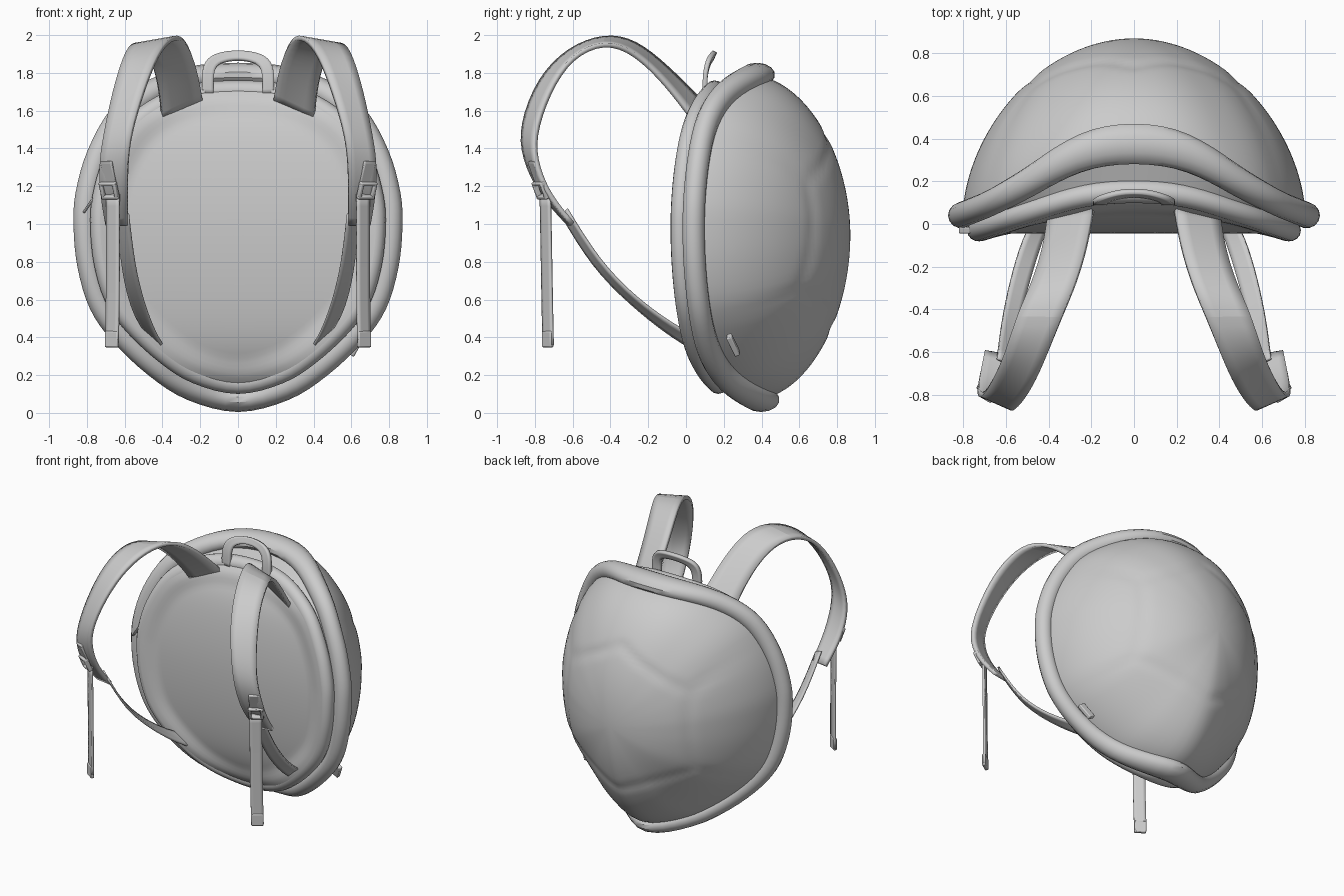
import bpy, bmesh, math
from mathutils import Vector, Matrix

if "Cube" in bpy.data.objects:
    bpy.data.objects.remove(bpy.data.objects["Cube"])

grey = bpy.data.materials.new("light_grey")
grey.use_nodes = True
grey.diffuse_color = (0.6, 0.6, 0.6, 1)
grey.node_tree.nodes["Principled BSDF"].inputs["Base Color"].default_value = (0.6, 0.6, 0.6, 1)

MID = 0.94      # height the outline is scaled about
APEX = 0.87     # rearmost point of the shell
INNER = 0.9     # size of the panel piping relative to the rim


def finish(name, bm, facing=0, angle=35):
    bmesh.ops.recalc_face_normals(bm, faces=bm.faces)
    if facing * sum(f.normal.y * f.calc_area() for f in bm.faces) < 0:
        bmesh.ops.reverse_faces(bm, faces=bm.faces)
    mesh = bpy.data.meshes.new(name)
    bm.to_mesh(mesh)
    bm.free()
    mesh.materials.append(grey)
    ob = bpy.data.objects.new(name, mesh)
    bpy.context.collection.objects.link(ob)
    bpy.ops.object.select_all(action='DESELECT')
    ob.select_set(True)
    bpy.context.view_layer.objects.active = ob
    bpy.ops.object.shade_smooth_by_angle(angle=math.radians(angle))
    return ob


def spline(pts, steps):
    """Closed Catmull-Rom curve through 2D points."""
    out, n = [], len(pts)
    for i in range(n):
        a, b, c, d = (Vector(pts[(i + k) % n]) for k in (-1, 0, 1, 2))
        for j in range(steps):
            t = j / steps
            out.append(0.5 * (2 * b + (c - a) * t + (2 * a - 5 * b + 4 * c - d) * t * t
                              + (3 * b - a - 3 * c + d) * t ** 3))
    return out


# Egg-shaped outline of the bag, as seen from the front
half = [(0, 1.79), (.25, 1.77), (.45, 1.70), (.62, 1.57), (.74, 1.36), (.80, 1.15), (.81, .98),
        (.79, .78), (.73, .58), (.62, .42), (.44, .25), (.25, .13), (0, .07)]
outline = spline(half + [(-x, z) for x, z in half[-2:0:-1]], 4)


def bend(z):
    u = z - 0.98
    return u if u > 0 else -0.9 * u


def rim_y(z):
    return 0.04 + 0.2 * bend(z) ** 2 + 1.1 * bend(z) ** 8


def panel_y(z):
    return -0.03 + 0.2 * bend(z) ** 2 + bend(z) ** 8


def scaled(p, s):
    return p.x * s, MID + (p.y - MID) * s


def loft(name, rings, closed=False, facing=0, cap=None):
    bm = bmesh.new()
    loops = [[bm.verts.new(v) for v in ring] for ring in rings]
    n = len(loops[0])
    pairs = list(zip(loops, loops[1:])) + ([(loops[-1], loops[0])] if closed else [])
    for a, b in pairs:
        for i in range(n):
            j = (i + 1) % n
            bm.faces.new((a[i], a[j], b[j], b[i]))
    if cap:
        tip = bm.verts.new(cap)
        for i in range(n):
            bm.faces.new((loops[-1][i], loops[-1][(i + 1) % n], tip))
    return finish(name, bm, facing)


def piping(name, scale, depth, r, swell):
    """Padded tube following the outline."""
    rings = []
    for k in range(14):
        a = math.tau * k / 14
        ring = []
        for p in outline:
            x, z = scaled(p, scale)
            ry = r + swell * bend(z) ** 6
            x2, z2 = scaled(p, scale + r * 1.25 * math.cos(a))
            ring.append((x2, depth(z) + ry * math.sin(a), z2))
        rings.append(ring)
    return loft(name, rings, closed=True)


piping("shell_rim", 1.0, rim_y, 0.06, 0.13)
piping("panel_piping", INNER, panel_y, 0.052, 0.02)

# Wall between the two rolls
wall = []
for t in (0, 0.5, 1):
    ring = []
    for p in outline:
        x, z = scaled(p, INNER + 0.09 * t)
        x0, z0 = scaled(p, INNER)
        ring.append((x, panel_y(z0) * (1 - t) + rim_y(p.y) * t, z))
    wall.append(ring)
loft("side_wall", wall)

# Back panel, swelling smoothly into the piping
rings = []
for k in range(30):
    s = INNER * (1 - k / 30)
    lip = max(0, (s - 0.74) / (INNER - 0.74))
    lip = lip * lip * (3 - 2 * lip)
    ring = []
    for p in outline:
        x, z = scaled(p, s)
        ring.append((x, panel_y(z) - 0.015 - 0.037 * lip, z))
    rings.append(ring)
loft("back_panel", rings, facing=-1, cap=(0, panel_y(MID) - 0.015, MID))

# Domed shell with creases between the scutes
hexagon = [(0, 1.48), (.48, 1.23), (.5, .66), (0, .45), (-.5, .66), (-.48, 1.23)]
seams = [(Vector(a), Vector(b)) for a, b in zip(hexagon, hexagon[1:] + hexagon[:1])]
for m in (1, -1):
    seams.append((Vector((m * .48, 1.23)), Vector((m * .74, 1.52))))
    seams.append((Vector((m * .5, .66)), Vector((m * .74, .46))))


def crease(x, z):
    p, best = Vector((x, z)), 1
    for a, b in seams:
        d = b - a
        t = max(0, min(1, (p - a).dot(d) / d.length_squared))
        best = min(best, (p - a - d * t).length)
    return 0.009 * max(0, 1 - best / 0.05)


rings = []
for k in range(48):
    s = math.cos(math.pi / 2 * k / 48)
    ring = []
    for p in outline:
        x, z = scaled(p, s * 0.99)
        rise = (1 - s ** 1.95) ** 0.57
        y0 = rim_y(p.y)
        ring.append((x, y0 + (APEX - y0) * rise - crease(x, z), z))
    rings.append(ring)
loft("domed_shell", rings, facing=1, cap=(0, APEX, MID))


def ribbon(name, inner, outer, thick, m=1):
    bm = bmesh.new()
    rows = [[bm.verts.new((m * x, y, z)) for x, y, z in pair] for pair in zip(inner, outer)]
    for a, b in zip(rows, rows[1:]):
        bm.faces.new((a[0], a[1], b[1], b[0]))
    ob = finish(name, bm)
    sub = ob.modifiers.new("smooth", 'SUBSURF')
    sub.levels = sub.render_levels = 2
    sub.boundary_smooth = 'PRESERVE_CORNERS'
    sol = ob.modifiers.new("thickness", 'SOLIDIFY')
    sol.thickness, sol.offset = thick, 0
    return ob


def boxes(name, parts, frame):
    """Bevelled boxes, each (centre, size), joined in a local frame."""
    bm = bmesh.new()
    for c, size in parts:
        m = frame @ Matrix.Translation(c) @ Matrix.Diagonal((*size, 1))
        bmesh.ops.create_cube(bm, size=1, matrix=m)
    ob = finish(name, bm)
    bev = ob.modifiers.new("bevel", 'BEVEL')
    bev.width, bev.segments = 0.006, 2
    return ob


strap_in = [(.19, .08, 1.65), (.22, -.1, 1.83), (.27, -.27, 1.97), (.335, -.43, 2.0), (.41, -.62, 1.93),
            (.48, -.78, 1.77), (.56, -.875, 1.52), (.585, -.86, 1.35), (.585, -.77, 1.16), (.585, -.62, 1)]
strap_out = [(.40, .04, 1.55), (.42, -.1, 1.74), (.47, -.27, 1.91), (.55, -.43, 1.97), (.605, -.61, 1.89),
             (.66, -.73, 1.7), (.71, -.81, 1.46), (.735, -.79, 1.3), (.725, -.72, 1.14), (.70, -.6, 1)]
low_in = [(.58, -.66, 1.05), (.55, -.5, .78), (.50, -.3, .58), (.44, -.1, .42), (.39, .03, .34)]
low_out = [(.64, -.63, 1.08), (.62, -.46, .8), (.58, -.26, .6), (.52, -.06, .46), (.45, .06, .40)]

for side, m in (("left", 1), ("right", -1)):
    ribbon(side + "_shoulder_strap", strap_in, strap_out, 0.025, m)
    ribbon(side + "_lower_strap", low_in, low_out, 0.014, m)
    hang = [(.63, -.77, 1.16), (.63, -.765, .9), (.63, -.76, .6), (.635, -.755, .36)]
    ribbon(side + "_hanging_strap", hang, [(x + .065, y + .05, z) for x, y, z in hang], 0.014, m)

    # Buckle frame and webbing tab lying on the strap
    wide = Vector((m * .87, .5, 0)).normalized()
    down = Vector((0, .43, -.9))
    down = (down - wide * down.dot(wide)).normalized()
    out = wide.cross(down)
    if out.y > 0:
        out = -out
    frame = Matrix((wide, down, out)).transposed().to_4x4()
    frame.translation = Vector((m * .68, -.765, 1.18))
    bars = [((0, v, .005), (.1, .02, .03)) for v in (-.038, .038)]
    bars += [((u, 0, .005), (.02, .09, .03)) for u in (-.04, .04)]
    boxes(side + "_buckle", bars, frame)
    boxes(side + "_buckle_tab", [((-.01, -.09, -.008), (.07, .14, .02))], frame)
    turn = Matrix.Translation((m * .667, -.732, .39)) @ Matrix.Rotation(m * .6, 4, 'Z')
    boxes(side + "_strap_end", [((0, 0, 0), (.08, .024, .085))], turn)

# Carry handle
arch_out = [(-.19, .1, 1.69), (-.195, .1, 1.8), (-.17, .12, 1.88), (-.08, .15, 1.91), (0, .155, 1.915)]
arch_in = [(-.13, .1, 1.69), (-.13, .1, 1.78), (-.12, .115, 1.84), (-.06, .13, 1.865), (0, .135, 1.87)]
arch_out, arch_in = ([*a, *[(-x, y, z) for x, y, z in a[-2::-1]]] for a in (arch_out, arch_in))
ribbon("carry_handle", arch_in, arch_out, 0.025)

# Zip pull on one side, small loop tab on the other
boxes("zip_pull", [((0, 0, 0), (.012, .03, .1))],
      Matrix.Translation((-.79, -.03, 1.1)) @ Matrix.Rotation(.6, 4, 'Y'))
boxes("side_loop_tab", [((0, 0, 0), (.05, .03, .12))],
      Matrix.Translation((.62, .25, .36)) @ Matrix.Rotation(.5, 4, 'Y') @ Matrix.Rotation(.4, 4, 'X'))
